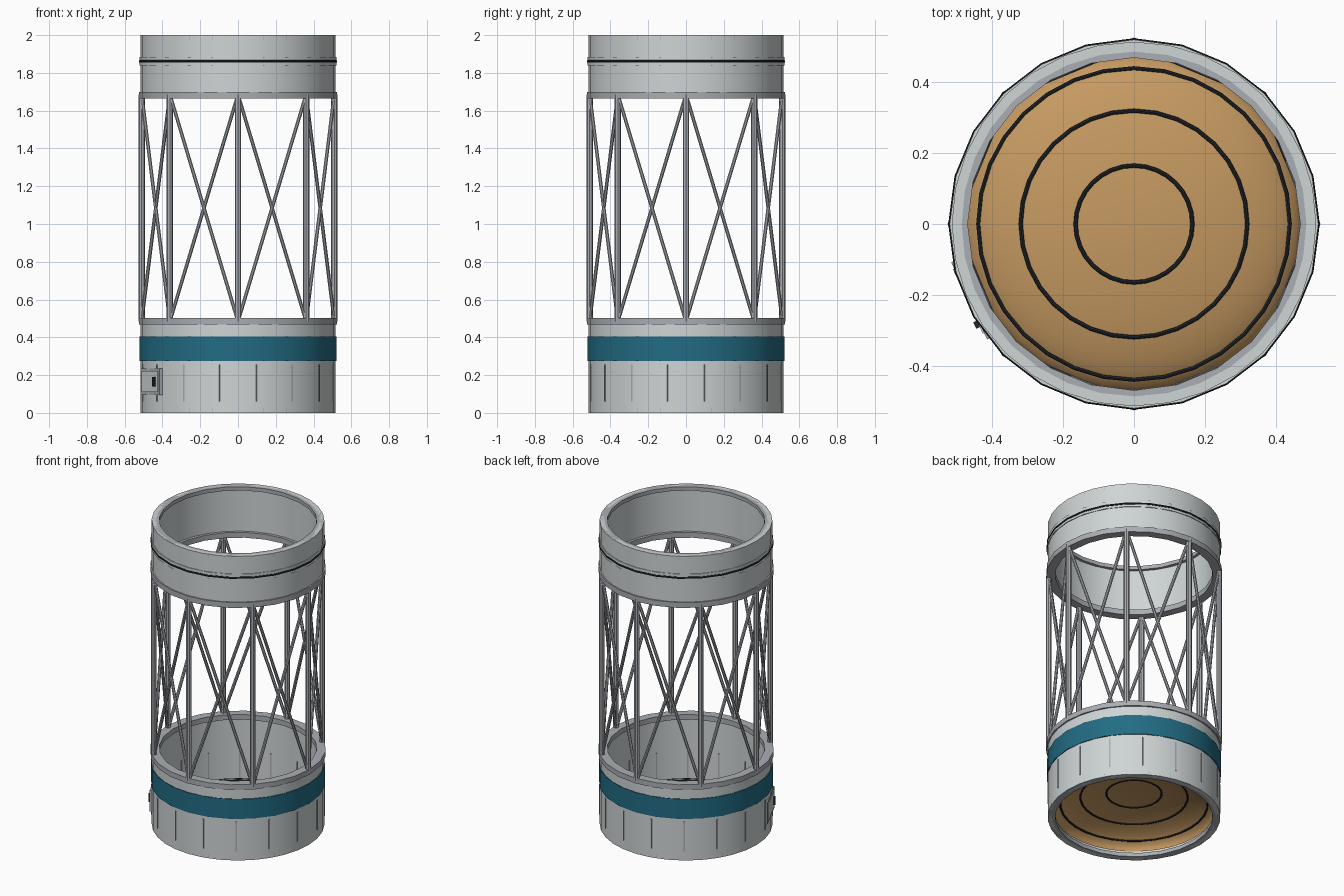
import bpy, bmesh
from math import pi, cos, sin, sqrt, radians
from mathutils import Vector, Matrix

cube = bpy.data.objects.get("Cube")
if cube:
    bpy.data.objects.remove(cube, do_unlink=True)


def material(name, rgb):
    m = bpy.data.materials.new(name)
    m.use_nodes = True
    m.diffuse_color = (*rgb, 1)
    m.node_tree.nodes["Principled BSDF"].inputs["Base Color"].default_value = (*rgb, 1)
    return m


SHELL = material("pale grey", (0.62, 0.66, 0.66))
METAL = material("metal grey", (0.40, 0.42, 0.45))
BLUE = material("teal blue", (0.016, 0.15, 0.23))
TAN = material("tan", (0.56, 0.32, 0.12))
BLACK = material("black", (0.015, 0.02, 0.025))


def finish(name, bm, mat, smooth=True):
    """Turn a bmesh into a named, coloured object."""
    bmesh.ops.recalc_face_normals(bm, faces=bm.faces)
    mesh = bpy.data.meshes.new(name)
    bm.to_mesh(mesh)
    bm.free()
    obj = bpy.data.objects.new(name, mesh)
    bpy.context.collection.objects.link(obj)
    mesh.materials.append(mat)
    if smooth:
        bpy.ops.object.select_all(action='DESELECT')
        obj.select_set(True)
        bpy.context.view_layer.objects.active = obj
        bpy.ops.object.shade_smooth_by_angle(angle=radians(30))
    return obj


def lathe(name, profile, mat, sides, closed=True):
    """Spin an (r, z) profile around the z axis."""
    bm = bmesh.new()
    vs = [bm.verts.new((r, 0, z)) for r, z in profile]
    pairs = list(zip(vs, vs[1:])) + ([(vs[-1], vs[0])] if closed else [])
    edges = [bm.edges.new(p) for p in pairs]
    bmesh.ops.spin(bm, geom=vs + edges, axis=(0, 0, 1), cent=(0, 0, 0),
                   angle=2 * pi, steps=sides, use_merge=True)
    bmesh.ops.remove_doubles(bm, verts=bm.verts, dist=0.0001)
    return finish(name, bm, mat)


def ring(name, r_in, r_out, z0, z1, mat, sides=24):
    return lathe(name, [(r_in, z0), (r_out, z0), (r_out, z1), (r_in, z1)], mat, sides)


def hoop(name, radius, minor, z, mat, sides):
    pts = [(radius + minor * cos(i * pi / 4), z + minor * sin(i * pi / 4)) for i in range(8)]
    return lathe(name, pts, mat, sides)


def add_rod(bm, a, b, radius):
    """Add an eight-sided rod between two points."""
    d = b - a
    mat = Matrix.Translation((a + b) / 2) @ d.to_track_quat('Z', 'Y').to_matrix().to_4x4()
    bmesh.ops.create_cone(bm, cap_ends=True, segments=8, radius1=radius,
                          radius2=radius, depth=d.length, matrix=mat)


def add_box(bm, angle, r0, r1, offset, width, z0, z1):
    """Add a box facing outwards at an angle, shifted sideways by offset."""
    mat = (Matrix.Rotation(angle, 4, 'Z')
           @ Matrix.Translation(((r0 + r1) / 2, offset, (z0 + z1) / 2))
           @ Matrix.Diagonal((r1 - r0, width, z1 - z0, 1)))
    bmesh.ops.create_cube(bm, size=1, matrix=mat)


# Lower and upper shells
ring("lower_shell", 0.487, 0.515, 0.0, 0.49, SHELL, 32)
ring("upper_shell", 0.487, 0.515, 1.68, 2.0, SHELL, 32)
ring("blue_band", 0.50, 0.521, 0.275, 0.405, BLUE)

# Stiffening flanges and inner rims
ring("lower_flange", 0.47, 0.525, 0.468, 0.502, METAL)
ring("upper_flange", 0.47, 0.525, 1.665, 1.70, METAL)
ring("bottom_rim", 0.47, 0.513, -0.0, 0.025, METAL)
ring("top_rim", 0.47, 0.513, 1.975, 2.0, METAL)

# Separation joint
ring("joint_collar", 0.50, 0.521, 1.84, 1.885, SHELL)
hoop("joint_seal", 0.517, 0.008, 1.861, BLACK, 24)

# Domed bulkhead with painted circles
DOME_R, DOME_Z, DOME_H = 0.478, 0.04, 0.13


def dome_height(r):
    return DOME_Z + DOME_H * sqrt(max(0, 1 - (r / DOME_R) ** 2))


dome_profile = [(DOME_R * sin(i * pi / 24), DOME_Z + DOME_H * cos(i * pi / 24))
                for i in range(13)]
lathe("bulkhead_dome", dome_profile, TAN, 32, closed=False)
for label, r in (("inner", 0.165), ("middle", 0.32), ("outer", 0.44)):
    hoop(label + "_dome_circle", r, 0.006, dome_height(r), BLACK, 32)

# Open truss: uprights and crossed braces
STRUT_R, LOW, HIGH = 0.51, 0.485, 1.685


def node(i, z):
    a = i * pi / 4
    return Vector((STRUT_R * cos(a), STRUT_R * sin(a), z))


uprights, braces = bmesh.new(), bmesh.new()
for i in range(8):
    add_rod(uprights, node(i, LOW), node(i, HIGH), 0.017)
    add_rod(braces, node(i, LOW), node(i + 1, HIGH), 0.010)
    add_rod(braces, node(i + 1, LOW), node(i, HIGH), 0.010)
finish("truss_uprights", uprights, METAL)
finish("truss_braces", braces, METAL)

# Slim stringers around the lower shell
stringers = bmesh.new()
for i in range(16):
    add_box(stringers, (i + 0.5) * pi / 8, 0.484, 0.518, 0, 0.008, 0.06, 0.255)
finish("stringers", stringers, METAL, smooth=False)

# Access hatch with handle
HATCH = radians(205)
for name, r, offset, width, z0, z1, mat in (
        ("hatch_frame", 0.514, 0, 0.24, 0.095, 0.235, METAL),
        ("hatch_panel", 0.518, 0, 0.20, 0.11, 0.222, SHELL),
        ("hatch_handle", 0.529, 0.07, 0.02, 0.14, 0.19, BLACK)):
    bm = bmesh.new()
    add_box(bm, HATCH, 0.495, r, offset, width, z0, z1)
    finish(name, bm, mat, smooth=False)
